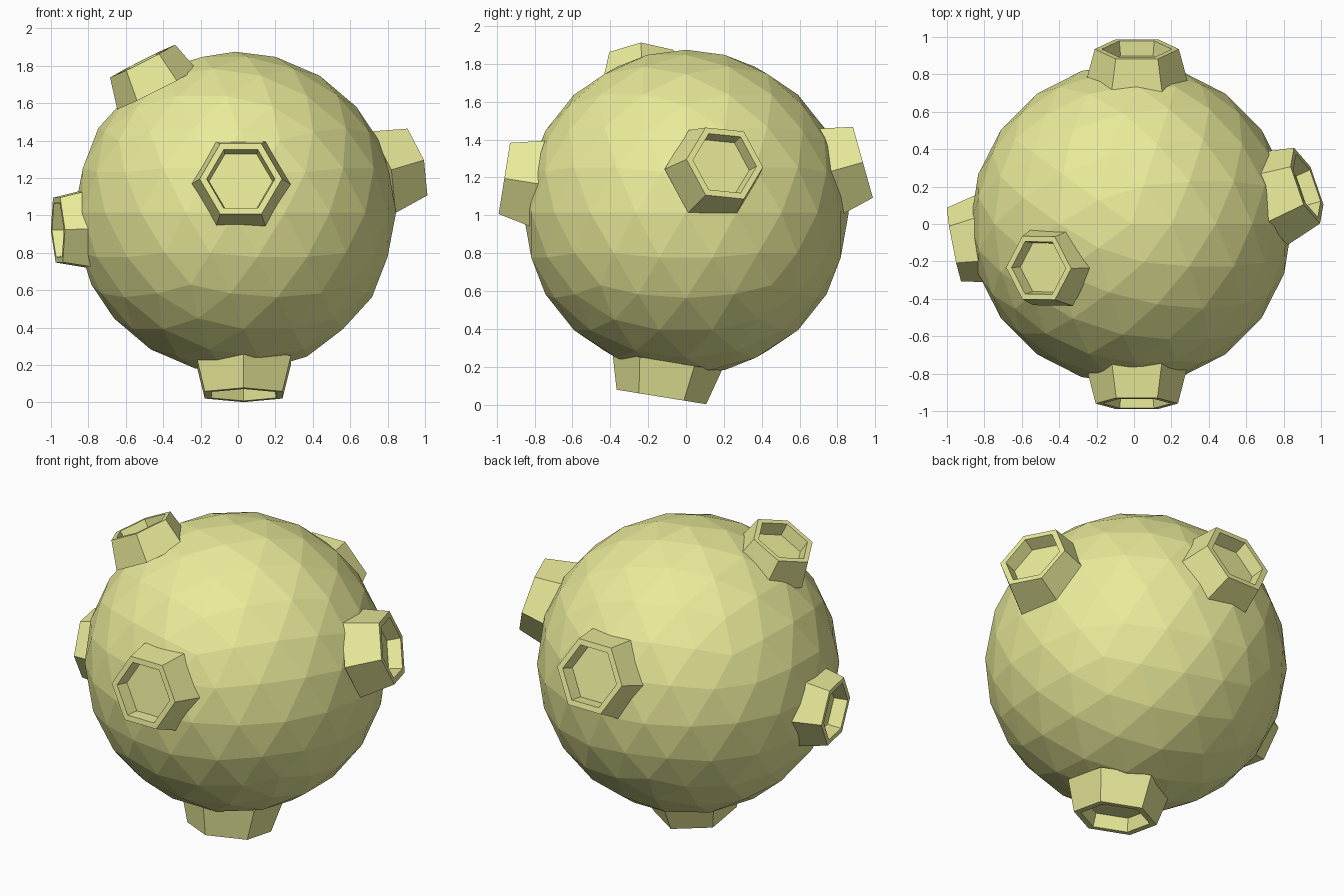
import bpy, bmesh, math
from mathutils import Vector

if "Cube" in bpy.data.objects:
    bpy.data.objects.remove(bpy.data.objects["Cube"])

mat = bpy.data.materials.new("pale_yellow")
mat.diffuse_color = (0.82, 0.83, 0.32, 1)
mat.use_nodes = True
mat.node_tree.nodes["Principled BSDF"].inputs["Base Color"].default_value = mat.diffuse_color

# Faceted ball body
bpy.ops.mesh.primitive_ico_sphere_add(subdivisions=3, radius=0.86, location=(-0.015, 0, 1.015))
body = bpy.context.object
body.name = "ball_body"
body.data.materials.append(mat)


def crater(name, tip, normal, corner, radius, height=0.19):
    """Tapered hexagonal stub with a recessed flat floor; corner = direction of one corner."""
    n = Vector(normal).normalized()
    u = Vector(corner)
    u = (u - n * u.dot(n)).normalized()
    v = n.cross(u)
    c = Vector(tip)
    # (radius, offset along axis): buried base, rim, hole edge, hole floor
    profile = [(radius * 1.22, -height), (radius, 0), (radius * 0.83, 0), (radius * 0.77, -0.08)]
    bm = bmesh.new()
    rings = []
    for r, h in profile:
        rings.append([bm.verts.new(c + n * h + (u * math.cos(a) + v * math.sin(a)) * r)
                      for a in (i * math.pi / 3 for i in range(6))])
    for lo, hi in zip(rings, rings[1:]):
        for i in range(6):
            j = (i + 1) % 6
            bm.faces.new((lo[i], lo[j], hi[j], hi[i]))
    bm.faces.new(rings[-1])
    bm.faces.new(rings[0][::-1])
    bmesh.ops.recalc_face_normals(bm, faces=bm.faces)
    me = bpy.data.meshes.new(name)
    bm.to_mesh(me)
    bm.free()
    me.materials.append(mat)
    bpy.context.collection.objects.link(bpy.data.objects.new(name, me))


X, Y = (1, 0, 0), (0, 1, 0)
# Six hollow stubs around the ball
crater("front_stub", (0.015, -0.96, 1.195), (0, -0.987, 0.158), X, 0.22)
crater("back_stub", (0.015, 0.935, 1.28), (0, 0.963, 0.27), X, 0.225)
crater("right_stub", (0.925, 0.205, 1.275), (0.91, 0.34, 0.27), Y, 0.215, 0.21)
crater("left_stub", (-0.963, -0.11, 0.922), (-0.98, -0.19, -0.04), Y, 0.2)
crater("top_stub", (-0.51, -0.235, 1.825), (-0.45, -0.03, 0.89), X, 0.195, 0.17)
crater("bottom_stub", (0.03, -0.13, 0.04), (0, -0.16, -0.987), Y, 0.24)
